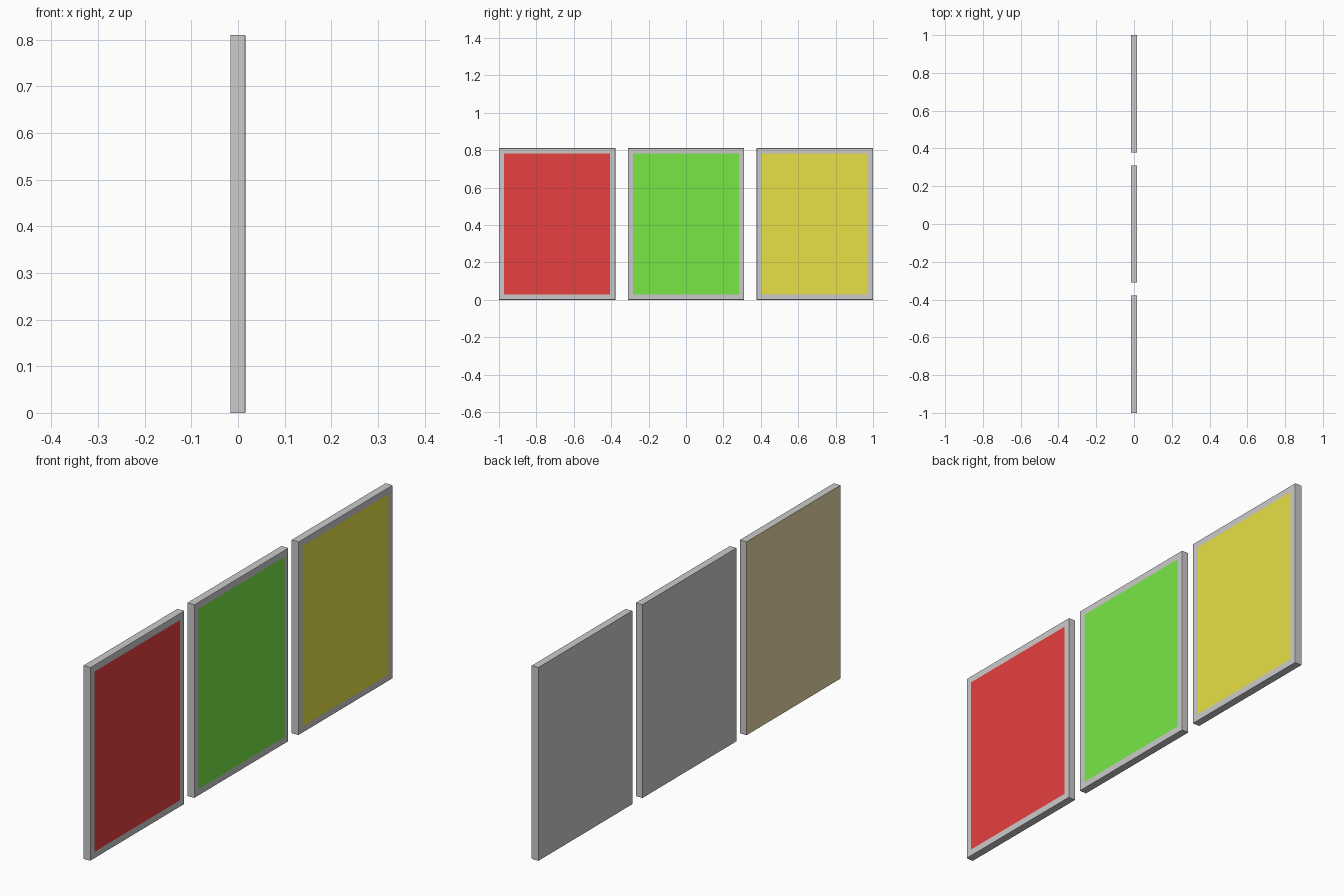
import bpy, bmesh
from mathutils import Vector

if "Cube" in bpy.data.objects:
    bpy.data.objects.remove(bpy.data.objects["Cube"])

W, H, T = 0.622, 0.81, 0.032   # panel width, height, thickness
BORDER, CHAMFER = 0.038, 0.002


def material(name, rgb):
    m = bpy.data.materials.new(name)
    m.diffuse_color = (*rgb, 1)
    m.use_nodes = True
    m.node_tree.nodes["Principled BSDF"].inputs["Base Color"].default_value = m.diffuse_color
    return m


grey = material("frame_grey", (0.8, 0.8, 0.775))
brown = material("backing_brown", (0.83, 0.69, 0.4))


def panel(name, y, rgb, back):
    bm = bmesh.new()
    bmesh.ops.create_cube(bm, size=1)
    bmesh.ops.scale(bm, vec=(T, W, H), verts=bm.verts)
    bmesh.ops.translate(bm, vec=(0, y, H / 2), verts=bm.verts)
    # softened front rim
    rim = [e for e in bm.edges if all(v.co.x > 0 for v in e.verts)]
    bmesh.ops.bevel(bm, geom=rim, offset=CHAMFER, segments=2, profile=0.5,
                    affect='EDGES')
    bm.normal_update()
    # coloured picture inset in the front face
    front = max(bm.faces, key=lambda f: f.normal.x * f.calc_area())
    bmesh.ops.inset_region(bm, faces=[front], thickness=BORDER - CHAMFER)
    front.material_index = 1
    # backing face
    rear = min(bm.faces, key=lambda f: f.normal.x * f.calc_area())
    rear.material_index = 2
    mesh = bpy.data.meshes.new(name)
    bm.to_mesh(mesh)
    bm.free()
    for m in (grey, material(name + "_colour", rgb), back):
        mesh.materials.append(m)
    bpy.context.collection.objects.link(bpy.data.objects.new(name, mesh))


STEP = 1 - W / 2
panel("red_panel", -STEP, (0.8, 0.05, 0.05), brown)
panel("green_panel", 0, (0.19, 0.8, 0.06), grey)
panel("yellow_panel", STEP, (0.8, 0.75, 0.06), grey)
